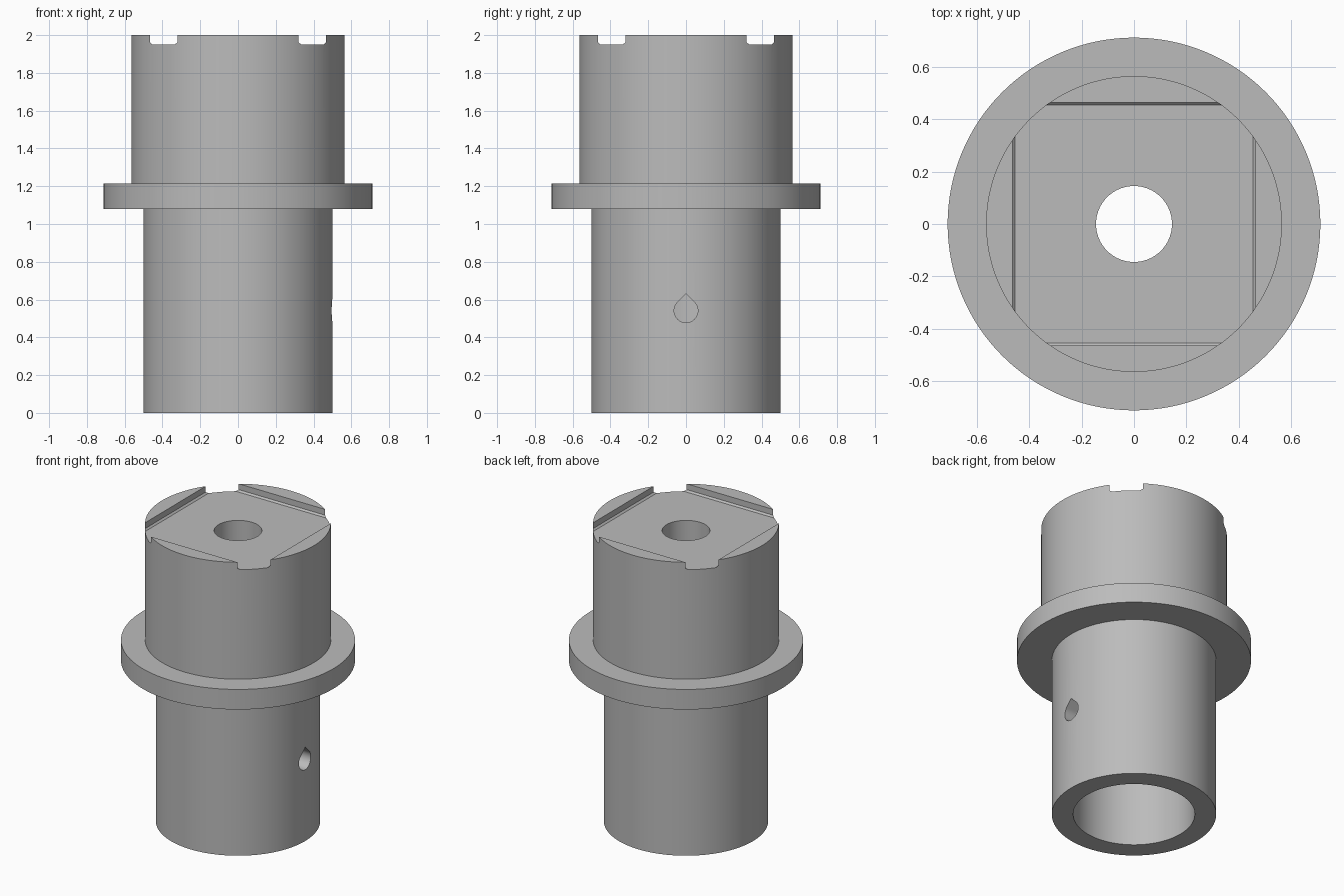
import bpy, bmesh, math
from mathutils import Vector

cube = bpy.data.objects.get("Cube")
if cube:
    bpy.data.objects.remove(cube, do_unlink=True)

SEGMENTS = 128

grey = bpy.data.materials.new("plain grey")
grey.use_nodes = True
colour = (0.5, 0.5, 0.5, 1)
grey.diffuse_color = colour
grey.node_tree.nodes["Principled BSDF"].inputs["Base Color"].default_value = colour


def loft(name, rings, closed=False):
    """Bridge successive rings of points; cap the ends or close into a loop."""
    bm = bmesh.new()
    rows = [[bm.verts.new(p) for p in ring] for ring in rings]
    pairs = list(zip(rows, rows[1:]))
    if closed:
        pairs.append((rows[-1], rows[0]))
    else:
        bm.faces.new(rows[0][::-1])
        bm.faces.new(rows[-1])
    n = len(rows[0])
    for a, b in pairs:
        for i in range(n):
            j = (i + 1) % n
            bm.faces.new((a[i], a[j], b[j], b[i]))
    bmesh.ops.recalc_face_normals(bm, faces=bm.faces)
    mesh = bpy.data.meshes.new(name)
    bm.to_mesh(mesh)
    bm.free()
    obj = bpy.data.objects.new(name, mesh)
    bpy.context.collection.objects.link(obj)
    return obj


def circle(r, z):
    turns = [math.tau * i / SEGMENTS for i in range(SEGMENTS)]
    return [Vector((r * math.cos(t), r * math.sin(t), z)) for t in turns]


def square(h, z):
    return [Vector((x * h, y * h, z)) for x, y in ((-1, -1), (1, -1), (1, 1), (-1, 1))]


def teardrop(x, r, z):
    """Round hole whose upper quarter rises to a point."""
    arc = [math.radians(135 + 270 * i / 36) for i in range(37)]
    points = [Vector((x, r * math.cos(t), z + r * math.sin(t))) for t in arc]
    return points + [Vector((x, 0, z + r * math.sqrt(2)))]


# Turned body: hollow lower sleeve, flange, upper drum with a central hole
profile = [(0.37, 0), (0.5, 0), (0.5, 1.08), (0.712, 1.08), (0.712, 1.215),
           (0.565, 1.215), (0.565, 2), (0.145, 2), (0.145, 1.08), (0.37, 1.08)]
body = loft("flanged_sleeve", [circle(r, z) for r, z in profile], closed=True)
body.data.materials.append(grey)

# Square recess with a chamfered foot, leaving four raised lips on top
recess = loft("recess_cutter", [square(0.454, 1.95), square(0.465, 1.961), square(0.465, 2.2)])
# Teardrop side hole through the left wall of the sleeve
side_hole = loft("side_hole_cutter", [teardrop(x, 0.063, 0.541) for x in (0.25, 0.7)])

bpy.ops.object.select_all(action='DESELECT')
bpy.context.view_layer.objects.active = body
body.select_set(True)
for cutter in (recess, side_hole):
    cutter.hide_render = True
    cut = body.modifiers.new(cutter.name, 'BOOLEAN')
    cut.operation = 'DIFFERENCE'
    cut.solver = 'EXACT'
    cut.object = cutter
    bpy.ops.object.modifier_apply(modifier=cut.name)
    bpy.data.objects.remove(cutter, do_unlink=True)

bpy.ops.object.shade_smooth_by_angle(angle=math.radians(30))
